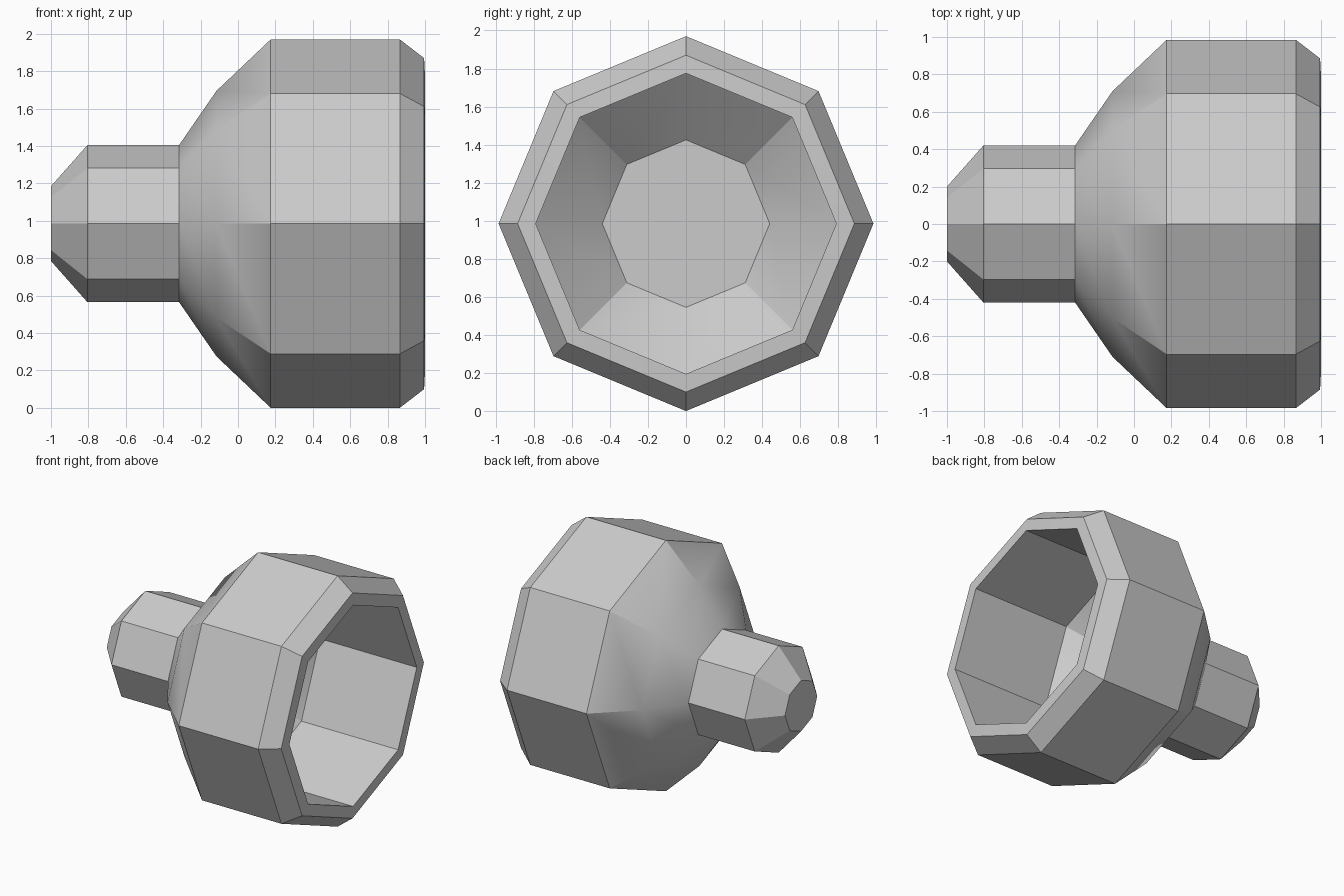
import bpy, bmesh, math

cube = bpy.data.objects.get("Cube")
if cube:
    bpy.data.objects.remove(cube, do_unlink=True)

SIDES = 8
CENTRE_Z = 0.985
FLOOR = (-0.13, 0.44)
CAVITY = (0.16, 0.79)

# Plain grey material
grey = bpy.data.materials.new("plain_grey")
grey.use_nodes = True
colour = (0.6, 0.6, 0.6, 1.0)
grey.diffuse_color = colour
grey.node_tree.nodes["Principled BSDF"].inputs["Base Color"].default_value = colour


def lathe_x(name, profile):
    """Turn an (x, radius) profile around the x axis and cap both ends."""
    bm = bmesh.new()
    rings = []
    for x, r in profile:
        angles = [math.tau * i / SIDES for i in range(SIDES)]
        rings.append([bm.verts.new((x, r * math.cos(a), CENTRE_Z + r * math.sin(a)))
                      for a in angles])
    for a, b in zip(rings, rings[1:]):
        for i in range(SIDES):
            j = (i + 1) % SIDES
            bm.faces.new((a[i], a[j], b[j], b[i]))
    bm.faces.new(rings[0])
    bm.faces.new(rings[-1])
    bmesh.ops.recalc_face_normals(bm, faces=bm.faces[:])
    mesh = bpy.data.meshes.new(name)
    bm.to_mesh(mesh)
    bm.free()
    obj = bpy.data.objects.new(name, mesh)
    bpy.context.collection.objects.link(obj)
    mesh.materials.append(grey)
    return obj


# Tapered nose and neck, flared shell, bevelled rim, then the hollow inside
body = lathe_x("flared_socket", [
    (-1.0, 0.20), (-0.805, 0.42), (-0.315, 0.42),
    (-0.115, 0.71), (0.175, 0.985), (0.865, 0.985),
    (0.995, 0.885), (1.0, 0.79),
    CAVITY, FLOOR,
])

bpy.ops.object.select_all(action='DESELECT')
body.select_set(True)
bpy.context.view_layer.objects.active = body
bpy.ops.object.shade_smooth_by_angle(angle=math.radians(30))

# Creases on the diagonal corners of the tapered cavity bottom
mesh = body.data
for edge in mesh.edges:
    a, b = (mesh.vertices[v].co for v in edge.vertices)
    xs = sorted((a.x, b.x))
    spans_taper = abs(xs[0] - FLOOR[0]) < 0.001 and abs(xs[1] - CAVITY[0]) < 0.001
    diagonal = min(abs(a.y), abs(a.z - CENTRE_Z)) > 0.1
    if spans_taper and diagonal:
        edge.use_edge_sharp = True
